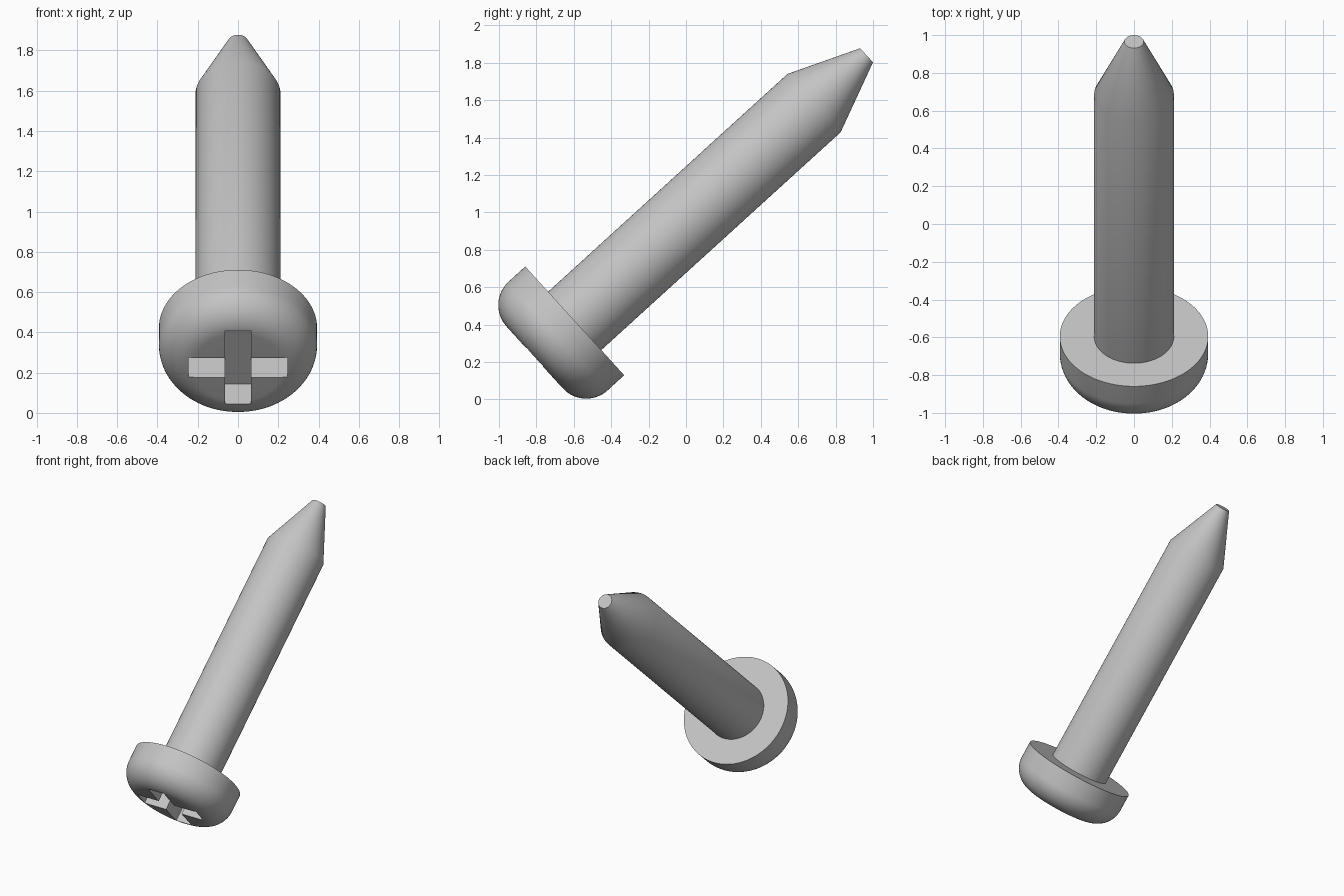
import bpy, bmesh
from math import sin, cos, pi, radians
from mathutils import Matrix, Vector

default = bpy.data.objects.get("Cube")
if default:
    bpy.data.objects.remove(default)

# Dimensions along the screw axis, measured from the underside of the head
HEAD_R, HEAD_H, FILLET = 0.393, 0.29, 0.17
SHAFT_R, SHAFT_L, TIP_R, TIP_L = 0.211, 1.73, 0.051, 2.11
SLOT_LONG, SLOT_HALF, SLOT_DEPTH = 0.245, 0.065, 0.15
PLACE = Matrix.Translation((0, -0.595, 0.42)) @ Matrix.Rotation(radians(-47.7), 4, "X")

steel = bpy.data.materials.new("steel grey")
STEEL = (0.55, 0.55, 0.55, 1)
steel.use_nodes = True
steel.diffuse_color = STEEL
steel.node_tree.nodes["Principled BSDF"].inputs["Base Color"].default_value = STEEL


def make_object(name, bm):
    bmesh.ops.recalc_face_normals(bm, faces=bm.faces)
    mesh = bpy.data.meshes.new(name)
    bm.to_mesh(mesh)
    bm.free()
    mesh.materials.append(steel)
    obj = bpy.data.objects.new(name, mesh)
    obj.matrix_world = PLACE
    bpy.context.collection.objects.link(obj)
    return obj


def lathe(name, profile, sides=96):
    """Stack rings of (radius, height) and cap both ends."""
    bm = bmesh.new()
    rings = [[bm.verts.new((r * cos(2 * pi * i / sides), r * sin(2 * pi * i / sides), z))
              for i in range(sides)] for r, z in profile]
    for low, high in zip(rings, rings[1:]):
        for i in range(sides):
            j = (i + 1) % sides
            bm.faces.new((low[i], low[j], high[j], high[i]))
    bm.faces.new(rings[0])
    bm.faces.new(rings[-1])
    return make_object(name, bm)


def smooth(obj):
    bpy.ops.object.select_all(action="DESELECT")
    obj.select_set(True)
    bpy.context.view_layer.objects.active = obj
    bpy.ops.object.shade_smooth_by_angle(angle=radians(25))


# Shaft with a blunt conical point
shaft = lathe("shaft", [(SHAFT_R, -0.03), (SHAFT_R, SHAFT_L), (TIP_R, TIP_L)])

# Pan head with a rounded rim
steps = 16
rim = [(HEAD_R - FILLET + FILLET * cos(a), FILLET - HEAD_H - FILLET * sin(a))
       for a in (pi / 2 * k / steps for k in range(steps + 1))]
head = lathe("head", [(HEAD_R, 0)] + rim)

# Cross-shaped cutter for the driver recess
L, W = SLOT_LONG, SLOT_HALF
bm = bmesh.new()
arm = [(L, -W), (L, W), (W, W)]
outline = [Matrix.Rotation(pi / 2 * q, 3, "Z") @ Vector((x, y, SLOT_DEPTH - HEAD_H))
           for q in range(4) for x, y in arm]
face = bm.faces.new([bm.verts.new(p) for p in outline])
ext = bmesh.ops.extrude_face_region(bm, geom=[face])
bmesh.ops.translate(bm, vec=(0, 0, -2 * SLOT_DEPTH),
                    verts=[g for g in ext["geom"] if isinstance(g, bmesh.types.BMVert)])
cutter = make_object("recess_cutter", bm)
cutter.hide_render = True

# Cut the recess into the head
cut = head.modifiers.new("recess", "BOOLEAN")
cut.operation = "DIFFERENCE"
cut.solver = "EXACT"
cut.object = cutter
bpy.context.view_layer.objects.active = head
bpy.ops.object.modifier_apply(modifier=cut.name)
bpy.data.objects.remove(cutter)

for part in (shaft, head):
    smooth(part)
